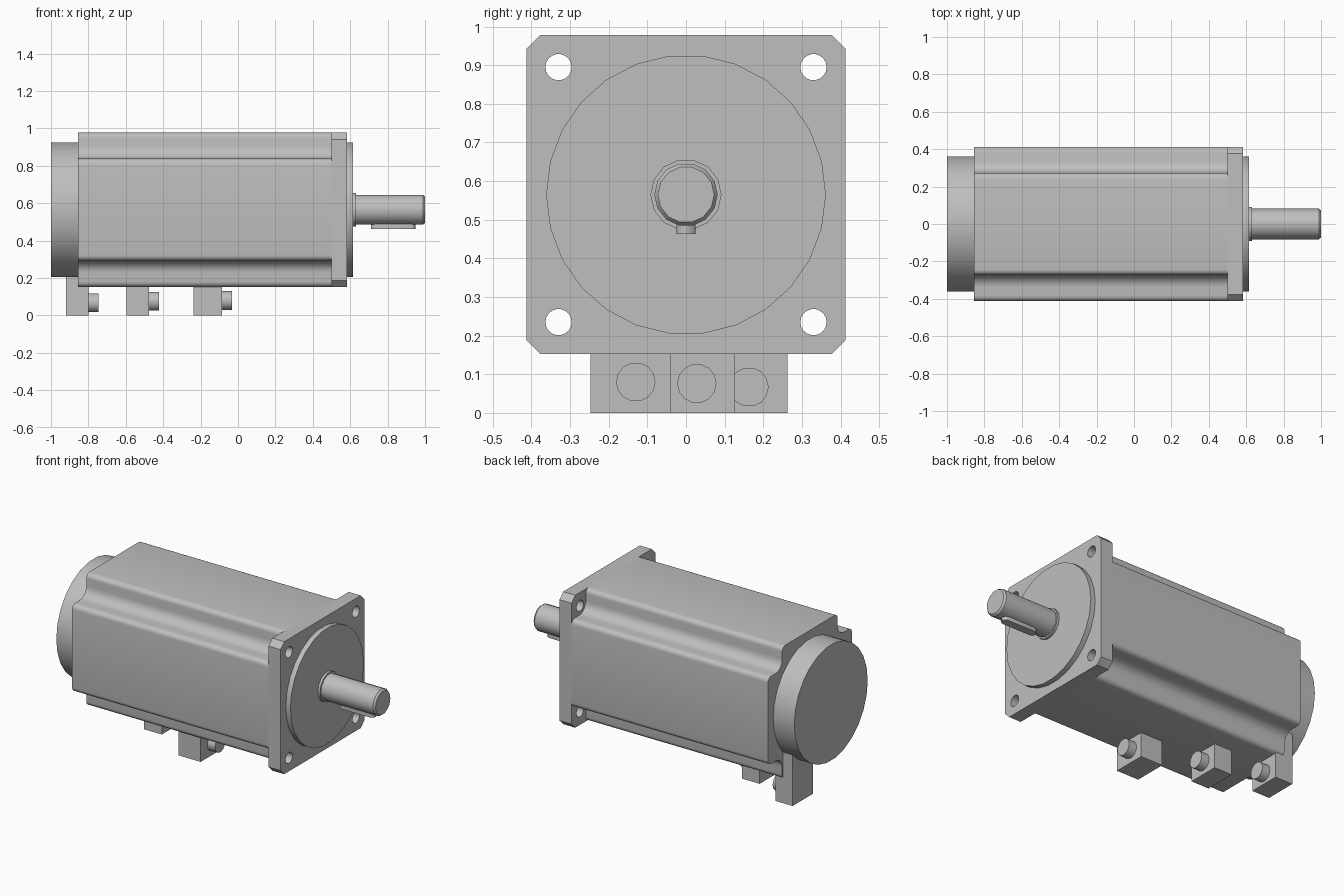
import bpy, bmesh
from math import sin, cos, pi, radians

if "Cube" in bpy.data.objects:
    bpy.data.objects.remove(bpy.data.objects["Cube"], do_unlink=True)

AXIS_Z = 0.565      # height of the shaft axis
HALF = 0.413        # half width of the housing
parts = []

grey = bpy.data.materials.new("metal_grey")
grey.use_nodes = True
colour = (0.52, 0.52, 0.52, 1)
grey.diffuse_color = colour
grey.node_tree.nodes["Principled BSDF"].inputs["Base Color"].default_value = colour


def loft(name, sections):
    """Skin matching outlines given as (x, [(y, z), ...]) and cap both ends."""
    bm = bmesh.new()
    rings = [[bm.verts.new((x, y, z)) for y, z in pts] for x, pts in sections]
    n = len(rings[0])
    for a, b in zip(rings, rings[1:]):
        for i in range(n):
            j = (i + 1) % n
            bm.faces.new((a[i], a[j], b[j], b[i]))
    bm.faces.new(rings[0])
    bm.faces.new(rings[-1])
    bmesh.ops.recalc_face_normals(bm, faces=bm.faces)
    mesh = bpy.data.meshes.new(name)
    bm.to_mesh(mesh)
    bm.free()
    mesh.materials.append(grey)
    obj = bpy.data.objects.new(name, mesh)
    bpy.context.collection.objects.link(obj)
    parts.append(obj)
    return obj


def arc(cy, cz, r, start, end, steps):
    angles = [radians(start + (end - start) * i / steps) for i in range(steps + 1)]
    return [(cy + r * cos(a), cz + r * sin(a)) for a in angles]


def turned(name, profile, sides, y=0, z=AXIS_Z):
    """Round part along x from (x, radius) pairs."""
    return loft(name, [(x, arc(y, z, r, 0, 360, sides)[:-1]) for x, r in profile])


def box(name, x0, x1, y0, y1, z0, z1):
    outline = [(y0, z0), (y1, z0), (y1, z1), (y0, z1)]
    return loft(name, [(x0, outline), (x1, outline)])


def four_corners(corner):
    """Repeat one corner outline at quarter turns around the axis."""
    pts = []
    for _ in range(4):
        pts += [(y, z + AXIS_Z) for y, z in corner]
        corner = [(-z, y) for y, z in corner]
    return pts


# Housing with a rounded groove along each corner
notch, round_r, groove_r = 0.273, 0.03, 0.065
corner = (arc(HALF - round_r, notch - round_r, round_r, 0, 90, 5)
          + arc(notch + groove_r, notch + groove_r, groove_r, 270, 180, 6)
          + arc(notch - round_r, HALF - round_r, round_r, 0, 90, 5))
outline = four_corners(corner)
loft("housing", [(-0.855, outline), (0.5, outline)])

# Front flange with chamfered corners and four bolt holes
cut = HALF - 0.036
outline = four_corners([(HALF, cut), (cut, HALF)])
flange = loft("front_flange", [(0.5, outline), (0.583, outline)])
for sy in (-1, 1):
    for sz in (-1, 1):
        drill = turned("drill", [(0.45, 0.034), (0.65, 0.034)], 18,
                       sy * 0.33, AXIS_Z + sz * 0.33)
        parts.remove(drill)
        drill.hide_render = True
        mod = flange.modifiers.new("bolt_hole", 'BOOLEAN')
        mod.operation = 'DIFFERENCE'
        mod.solver = 'EXACT'
        mod.object = drill
        bpy.context.view_layer.objects.active = flange
        bpy.ops.object.modifier_apply(modifier=mod.name)
        bpy.data.objects.remove(drill, do_unlink=True)

# Round parts on the axis
turned("rear_cap", [(-1, 0.362), (-0.85, 0.362)], 26)
turned("pilot_disc", [(0.57, 0.362), (0.615, 0.362)], 26)
turned("shaft_collar", [(0.6, 0.092), (0.63, 0.092)], 14)
turned("shaft", [(0.6, 0.082), (0.988, 0.082), (1, 0.073)], 14)

# Shaft key with rounded ends, built upright from rows of its plan outline
key_r = 0.025
plan = arc(0.95 - key_r, 0, key_r, -90, 90, 6) + arc(0.71 + key_r, 0, key_r, 90, 270, 6)
key = loft("shaft_key", [(0.463, plan), (0.53, plan)])
for v in key.data.vertices:
    h, x, y = v.co
    v.co = (x, y, h)

# Cable outlets: block and plug (x0, x1, y0, y1, top, plug y, plug z)
outlets = {
    "rear": (-0.92, -0.8, 0.063, 0.263, 0.33, 0.163, 0.067),
    "middle": (-0.597, -0.475, -0.072, 0.127, 0.17, 0.028, 0.076),
    "front": (-0.237, -0.085, -0.247, -0.04, 0.17, -0.13, 0.08),
}
for name, (x0, x1, y0, y1, top, py, pz) in outlets.items():
    box(name + "_outlet_block", x0, x1, y0, y1, 0, top)
    turned(name + "_outlet_plug", [(x1 - 0.02, 0.051), (x1 + 0.053, 0.051)], 14, py, pz)

# Smooth the curved faces and keep hard edges
bpy.ops.object.select_all(action='DESELECT')
for obj in parts:
    obj.select_set(True)
bpy.context.view_layer.objects.active = parts[0]
bpy.ops.object.shade_smooth_by_angle(angle=radians(30))
